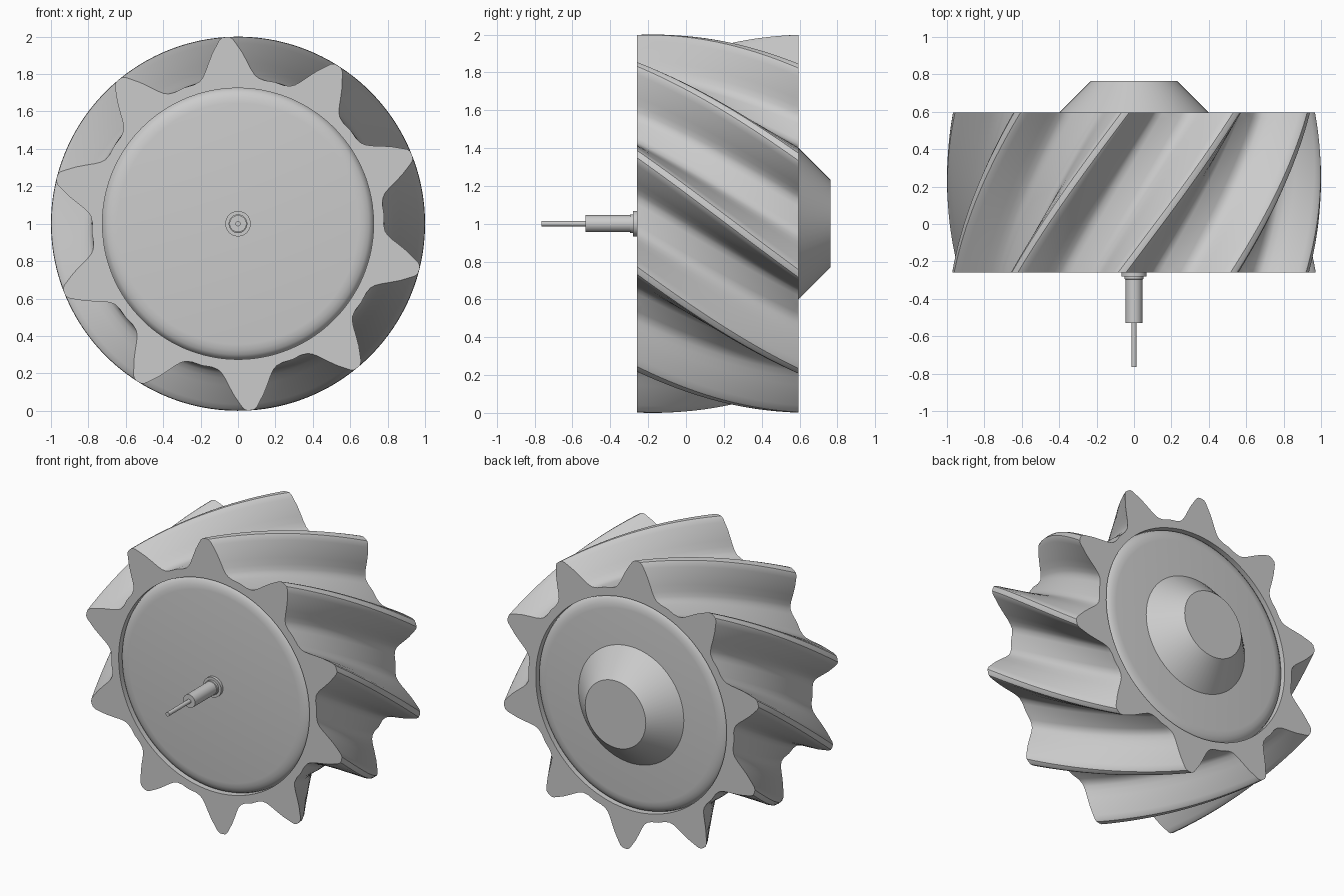
import bpy
import bmesh
import math

TEETH = 10
FRONT, BACK = -0.26, 0.595
TIP_ANGLE = math.radians(93.7)   # direction of the first tooth on the front face
TWIST = math.radians(37)         # total helix turn from front to back
LAYERS = 28

default_cube = bpy.data.objects.get("Cube")
if default_cube:
    bpy.data.objects.remove(default_cube, do_unlink=True)

steel = bpy.data.materials.new("plain_grey_steel")
steel.use_nodes = True
grey = (0.6, 0.6, 0.6, 1)
steel.diffuse_color = grey
steel.node_tree.nodes["Principled BSDF"].inputs["Base Color"].default_value = grey


def loft(name, rings, sharp_angle):
    """Skin a list of equal rings lying along y, closing both ends."""
    bm = bmesh.new()
    loops = [[bm.verts.new(p) for p in ring] for ring in rings]
    n = len(rings[0])
    for a, b in zip(loops, loops[1:]):
        for i in range(n):
            j = (i + 1) % n
            bm.faces.new((a[i], a[j], b[j], b[i]))
    bm.faces.new(loops[0])
    bm.faces.new(loops[-1])
    bmesh.ops.recalc_face_normals(bm, faces=bm.faces[:])
    mesh = bpy.data.meshes.new(name)
    bm.to_mesh(mesh)
    bm.free()
    mesh.materials.append(steel)
    obj = bpy.data.objects.new(name, mesh)
    bpy.context.collection.objects.link(obj)
    bpy.ops.object.select_all(action='DESELECT')
    obj.select_set(True)
    bpy.context.view_layer.objects.active = obj
    bpy.ops.object.shade_smooth_by_angle(angle=math.radians(sharp_angle))
    return obj


def ring(y, polar, turn=0.0):
    return [(r * math.cos(a + turn), y, 1 + r * math.sin(a + turn)) for a, r in polar]


def lathe(name, profile, sides=48):
    """Turn (radius, y) pairs around the shaft axis."""
    angles = [math.tau * i / sides for i in range(sides)]
    return loft(name, [ring(y, [(a, r) for a in angles]) for r, y in profile], 30)


# Tooth outline: (degrees from the tip, radius), mirrored and repeated
half_tooth = [(0, 1.0), (1.2, 0.998), (2.1, 0.987), (3, 0.965), (5, 0.918), (7, 0.866),
              (8.5, 0.829), (10, 0.802), (11.5, 0.787), (14, 0.779), (18, 0.782)]
tooth = [(-a, r) for a, r in reversed(half_tooth[1:-1])] + half_tooth
outline = [(TIP_ANGLE + math.tau * k / TEETH + math.radians(a), r)
           for k in range(TEETH) for a, r in tooth]


# Gear body: rounded hub face, groove wall, twisted teeth, then the same at the back
def hub_rings(y, inward, turn):
    steps = [(0.645, 0.0), (0.675, 0.004), (0.7, 0.014), (0.717, 0.027), (0.725, 0.045), (0.725, 0.0)]
    return [ring(y + inward * d, [(a, r) for a, _ in outline], turn) for r, d in steps]


rings = hub_rings(FRONT, 1, 0)
for k in range(LAYERS + 1):
    t = k / LAYERS
    rings.append(ring(FRONT + (BACK - FRONT) * t, outline, -TWIST * t))
rings += reversed(hub_rings(BACK, -1, -TWIST))
loft("helical_gear", rings, 35)

# Back boss
lathe("back_boss", [(0.4, BACK - 0.01), (0.4, BACK), (0.23, 0.765)], 64)

# Front shaft: flange, collar, sleeve and thin pin
lathe("shaft_flange", [(0.068, FRONT + 0.01), (0.068, -0.28)])
lathe("shaft_sleeve", [(0.05, FRONT), (0.05, -0.295), (0.045, -0.297), (0.045, -0.53)])
lathe("shaft_pin", [(0.014, -0.5), (0.014, -0.765)], 24)
